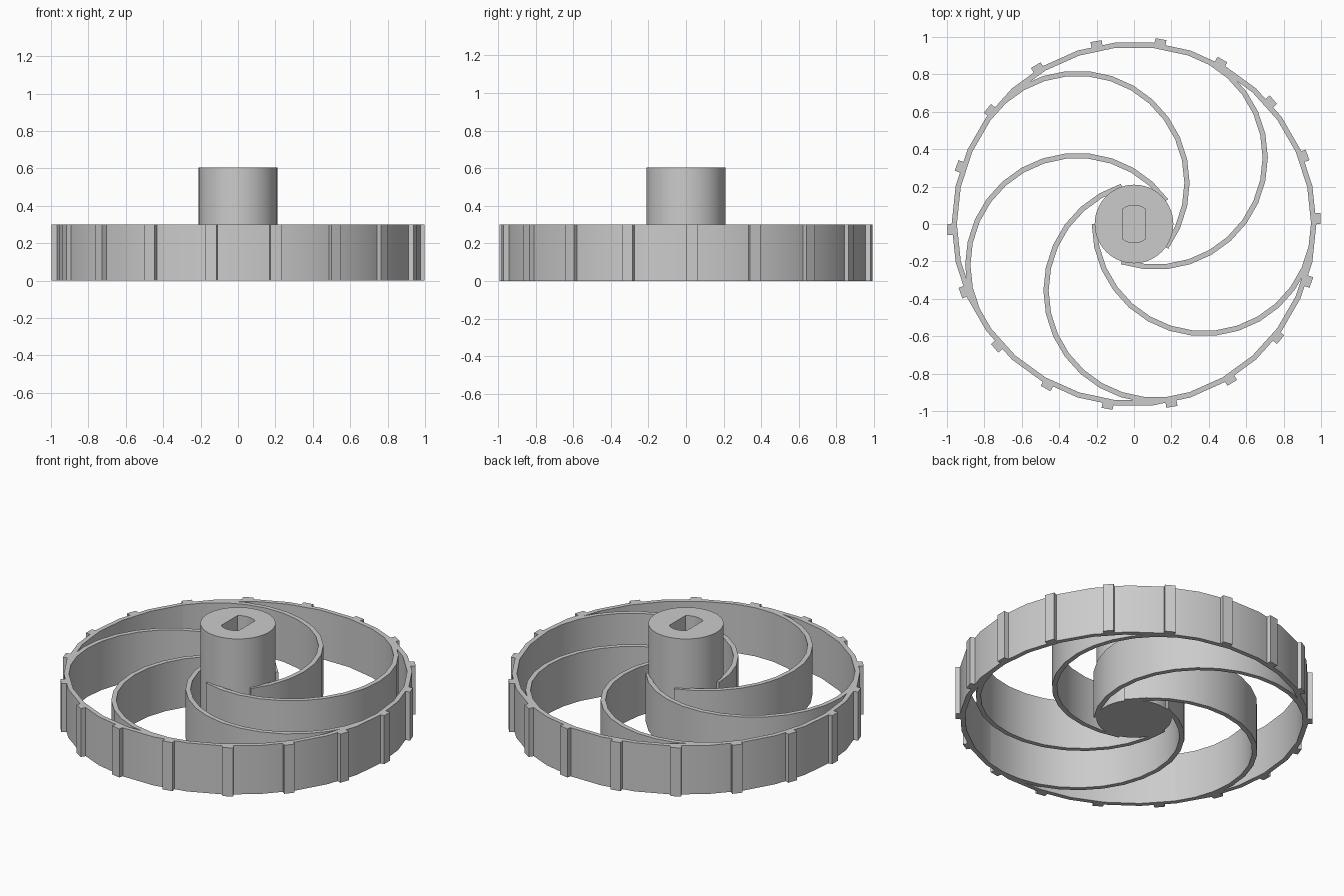
import bpy
import math

# Remove the default cube
if "Cube" in bpy.data.objects:
    bpy.data.objects.remove(bpy.data.objects["Cube"], do_unlink=True)

RIM_R, WALL, HEIGHT = 0.975, 0.028, 0.30
SPOKE_R, SPOKE_OFFSET = 0.60, 0.374
HUB_R, HUB_TOP = 0.21, 0.605
STEP = math.radians(12)

grey = bpy.data.materials.new("light grey")
grey.use_nodes = True
colour = (0.6, 0.6, 0.6, 1)
grey.diffuse_color = colour
grey.node_tree.nodes["Principled BSDF"].inputs["Base Color"].default_value = colour


def polar(r, a):
    return (r * math.cos(a), r * math.sin(a))


def make_object(name, verts, faces):
    mesh = bpy.data.meshes.new(name)
    mesh.from_pydata(verts, [], faces)
    mesh.materials.append(grey)
    obj = bpy.data.objects.new(name, mesh)
    bpy.context.collection.objects.link(obj)
    return obj


def prism(name, outline, z0, z1):
    """Extrude a counter-clockwise outline between two heights."""
    n = len(outline)
    verts = [(x, y, z) for z in (z0, z1) for x, y in outline]
    faces = [tuple(reversed(range(n))), tuple(range(n, 2 * n))]
    faces += [(i, (i + 1) % n, n + (i + 1) % n, n + i) for i in range(n)]
    return make_object(name, verts, faces)


def curved_wall(name, r, centre, start, segments, closed):
    """Upright wall following an arc of flat segments."""
    cx, cy = centre
    count = segments if closed else segments + 1
    verts, faces = [], []
    for i in range(count):
        a = start + i * STEP
        for radius, z in ((r, 0), (r, HEIGHT), (r - WALL, HEIGHT), (r - WALL, 0)):
            x, y = polar(radius, a)
            verts.append((cx + x, cy + y, z))
    for i in range(segments):
        p, q = 4 * i, 4 * ((i + 1) % count)
        for k in range(4):
            m = (k + 1) % 4
            faces.append((p + k, q + k, q + m, p + m))
    if not closed:
        e = 4 * segments
        faces += [(0, 1, 2, 3), (e + 3, e + 2, e + 1, e)]
    return make_object(name, verts, faces)


def smooth(obj):
    bpy.ops.object.select_all(action="DESELECT")
    obj.select_set(True)
    bpy.context.view_layer.objects.active = obj
    bpy.ops.object.shade_smooth_by_angle(angle=math.radians(30))


# Outer rim
smooth(curved_wall("rim", RIM_R, (0, 0), 0, 30, True))

# Five half-circle spokes running from the hub to the rim
for i in range(5):
    a = math.radians(72 * i)
    smooth(curved_wall(f"spoke_{i + 1}", SPOKE_R, polar(SPOKE_OFFSET, a),
                       a + math.pi, 15, False))

# Eighteen tread ribs around the rim
for i in range(18):
    a = math.radians(20 * i)
    c, s = polar(1, a)
    corners = [(0.955, 0), (0.998, 0), (0.998, 0.06), (0.955, 0.06)]
    prism(f"tread_rib_{i + 1}",
          [(x * c - y * s, x * s + y * c) for x, y in corners], 0, HEIGHT)

# Hub with a blind, flat-sided shaft hole
hub = prism("hub", [polar(HUB_R, math.tau * i / 96) for i in range(96)], 0, HUB_TOP)
half = math.acos(0.6)
arc = [half + (math.pi - 2 * half) * i / 12 for i in range(13)]
slot = [polar(0.1, a) for a in arc] + [polar(0.1, a + math.pi) for a in arc]
cutter = prism("shaft_hole_cutter", slot, 0.2, HUB_TOP + 0.1)
cutter.hide_render = True
cut = hub.modifiers.new("shaft hole", "BOOLEAN")
cut.operation = "DIFFERENCE"
cut.solver = "EXACT"
cut.object = cutter
bpy.context.view_layer.objects.active = hub
bpy.ops.object.modifier_apply(modifier=cut.name)
bpy.data.objects.remove(cutter, do_unlink=True)
smooth(hub)
